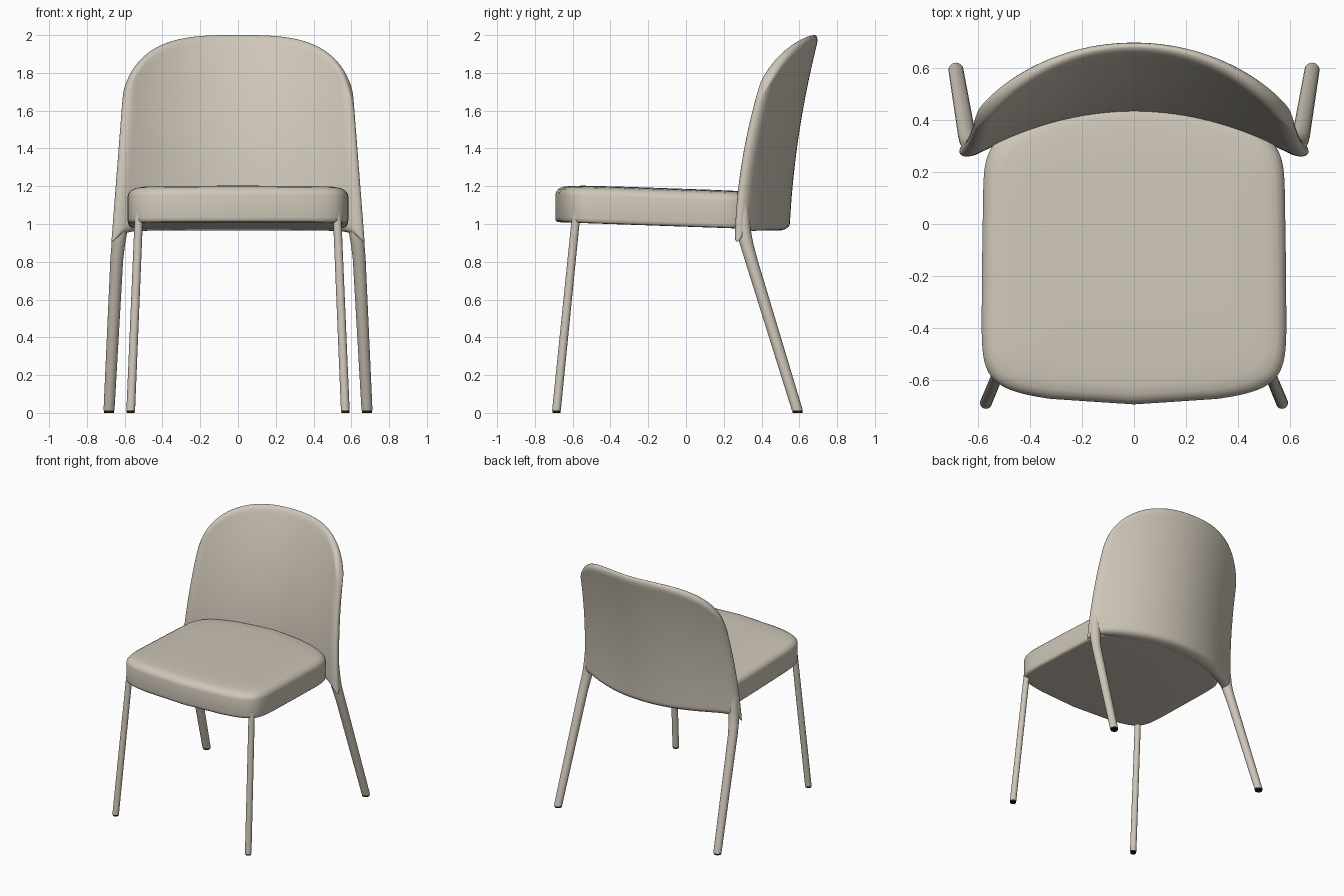
import bpy, bmesh, math
from mathutils import Vector

cube = bpy.data.objects.get("Cube")
if cube:
    bpy.data.objects.remove(cube, do_unlink=True)


def material(name, rgb, rough):
    m = bpy.data.materials.new(name)
    m.use_nodes = True
    m.diffuse_color = (*rgb, 1)
    b = m.node_tree.nodes["Principled BSDF"]
    b.inputs["Base Color"].default_value = (*rgb, 1)
    b.inputs["Roughness"].default_value = rough
    return m


BEIGE = material("warm_beige", (0.62, 0.565, 0.48), 0.6)
BLACK = material("black_rubber", (0.01, 0.01, 0.01), 0.8)


def finish(name, bm, mat, angle=50):
    bmesh.ops.recalc_face_normals(bm, faces=bm.faces)
    me = bpy.data.meshes.new(name)
    bm.to_mesh(me)
    bm.free()
    me.materials.append(mat)
    ob = bpy.data.objects.new(name, me)
    bpy.context.collection.objects.link(ob)
    bpy.ops.object.select_all(action='DESELECT')
    ob.select_set(True)
    bpy.context.view_layer.objects.active = ob
    bpy.ops.object.shade_smooth_by_angle(angle=math.radians(angle))
    return ob


def loft(name, rings, mat, angle=50):
    """Skin a stack of closed rings and cap both ends."""
    bm = bmesh.new()
    loops = [[bm.verts.new(p) for p in ring] for ring in rings]
    for a, b in zip(loops, loops[1:]):
        n = len(a)
        for i in range(n):
            j = (i + 1) % n
            bm.faces.new((a[i], a[j], b[j], b[i]))
    bm.faces.new(loops[0])
    bm.faces.new(loops[-1])
    return finish(name, bm, mat, angle)


def circle(x, y, z, r, n=20):
    return [(x + r * math.cos(k * math.tau / n),
             y + r * math.sin(k * math.tau / n), z) for k in range(n)]


# Seat cushion: rounded outline with bowed front and back, stacked rings
HALF, MID = 0.585, -0.1


def seat_ring(inset, z, n=96):
    pts = []
    f = 1 - inset / HALF
    for k in range(n):
        a = k * math.tau / n
        c, s = math.cos(a), math.sin(a)
        px = math.copysign(abs(c) ** (2 / 9), c)
        py = math.copysign(abs(s) ** (2 / 9), s)
        reach = 0.59 - 0.17 * px * px if s > 0 else 0.592 - 0.07 * px * px
        y = MID + py * reach * f
        x = px * HALF * f * (1 - 0.025 * max(0, y + 0.3))
        pts.append((x, y, z - 0.035 * (y + 0.69)))
    return pts


loft("seat_cushion", [seat_ring(i, z) for i, z in (
    (0.03, 1.01), (0.01, 1.012), (0.002, 1.02), (0, 1.035), (0, 1.155),
    (0.004, 1.17), (0.016, 1.186), (0.035, 1.197), (0.07, 1.204),
    (0.15, 1.208), (0.35, 1.21))], BEIGE)


# Backrest: curved shell, thick at the lower middle and rounded at the rim
def width(z):
    return 0.66 - 0.078 * (z - 1)


def mid_y(x, z):
    s = z - 1
    centre = 0.485 + 0.05 * s + 0.15 * s * s
    edge = 0.272 + 0.05 * s + 0.17 * s * s
    return centre - (centre - edge) * (x / width(z)) ** 2


def shell_point(u, v, side):
    top = 1.55 + 0.45 * (1 - abs(u) ** 3.1) ** (1 / 3.1)
    low = 0.965 - 0.06 * abs(u) ** 14
    z = low + (top - low) * v
    x = u * width(z)
    s, e = z - 1, 0.001
    half = 0.03 + (0.035 - 0.045 * s * s) * (1 - u * u)
    d = min((1 - abs(u)) * 0.62, top - z, z - low)
    half *= math.sqrt(max(0, 1 - (1 - min(d / 0.04, 1)) ** 2))
    n = Vector(((mid_y(x + e, z) - mid_y(x - e, z)) / (2 * e), -1,
                (mid_y(x, z + e) - mid_y(x, z - e)) / (2 * e))).normalized()
    return Vector((x, mid_y(x, z), z)) + n * half * side


COLS, ROWS = 56, 36
bm = bmesh.new()
for side in (1, -1):
    grid = []
    for i in range(COLS + 1):
        u = math.sin((i / COLS - 0.5) * math.pi)
        grid.append([bm.verts.new(shell_point(
            u, (1 - math.cos(math.pi * j / ROWS)) / 2, side))
            for j in range(ROWS + 1)])
    for i in range(COLS):
        for j in range(ROWS):
            bm.faces.new((grid[i][j], grid[i + 1][j],
                          grid[i + 1][j + 1], grid[i][j + 1]))
bmesh.ops.remove_doubles(bm, verts=bm.verts, dist=0.0002)
finish("backrest", bm, BEIGE, 80)

# Legs with rubber feet, mirrored left and right
REAR = ((0.612, 0.315, 1.2, 0.015), (0.62, 0.302, 1.1, 0.03),
        (0.622, 0.303, 1.0, 0.037), (0.626, 0.308, 0.95, 0.038),
        (0.634, 0.322, 0.89, 0.036), (0.642, 0.345, 0.81, 0.034),
        (0.683, 0.59, 0.012, 0.029))
FRONT = ((0.524, -0.58, 1.06, 0.022), (0.568, -0.686, 0.012, 0.023))
for label, sx in (("left", 1), ("right", -1)):
    for part, path in (("rear", REAR), ("front", FRONT)):
        loft(f"{part}_leg_{label}",
             [circle(sx * x, y, z, r) for x, y, z, r in path], BEIGE)
        x, y, z, r = path[-1]
        loft(f"{part}_foot_{label}",
             [circle(sx * x, y, z, r * 0.95),
              circle(sx * x, y, 0, r * 0.9)], BLACK)
